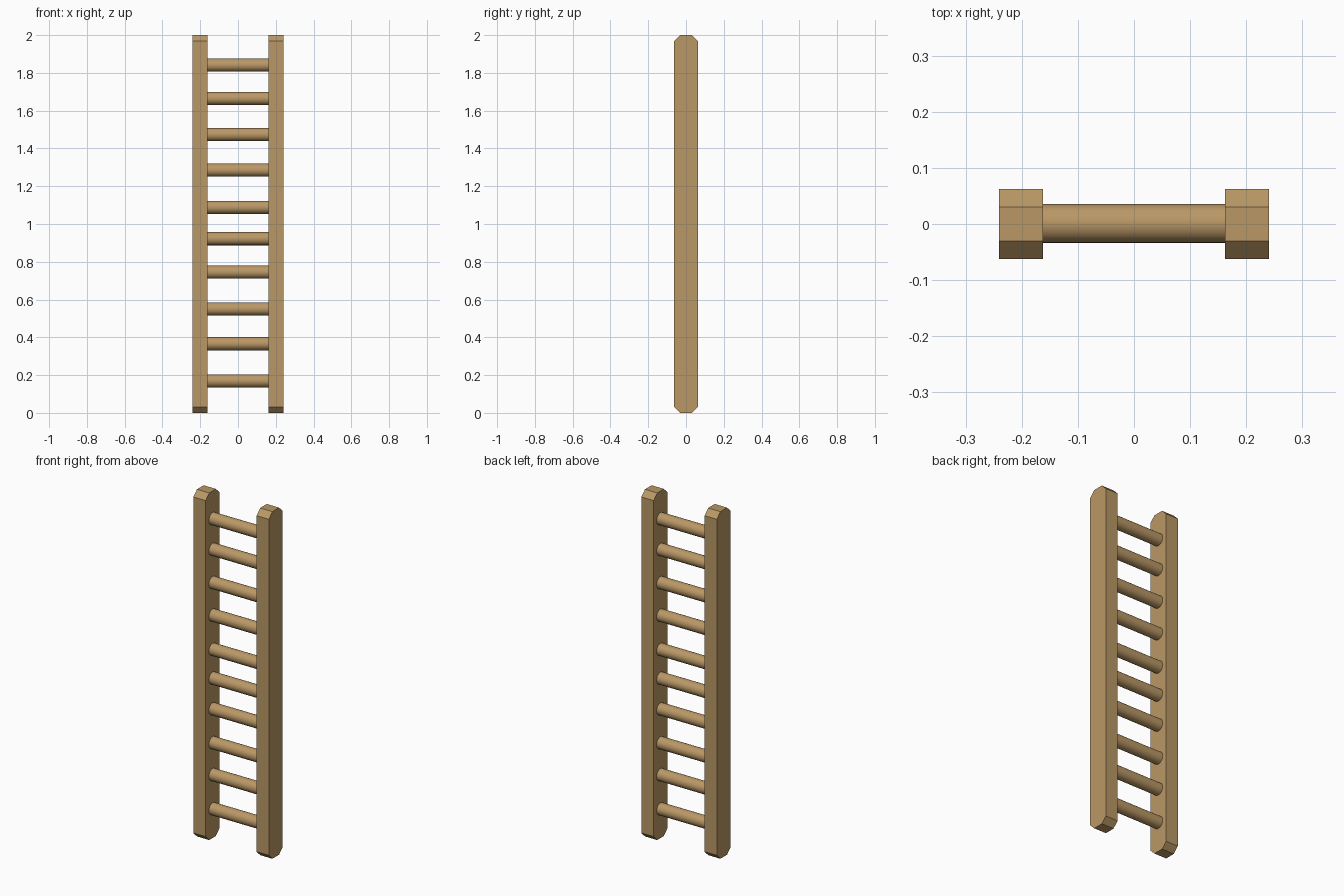
import bpy, bmesh, math

if "Cube" in bpy.data.objects:
    bpy.data.objects.remove(bpy.data.objects["Cube"])

RAIL_X, RAIL_W, RAIL_D, HEIGHT = 0.2015, 0.078, 0.125, 2.0
CHAMFER = 0.032
RUNG_R = 0.0345
RUNG_Z = [0.169, 0.366, 0.55, 0.745, 0.922, 1.088, 1.285, 1.473, 1.664, 1.841]

wood = bpy.data.materials.new("light wood")
wood.diffuse_color = (0.491, 0.314, 0.133, 1)
wood.use_nodes = True
wood.node_tree.nodes["Principled BSDF"].inputs["Base Color"].default_value = wood.diffuse_color


def add_rail(name, x):
    """Upright rail: chamfered side profile extruded across its width."""
    d, c, h = RAIL_D / 2, CHAMFER, HEIGHT
    profile = [(-d, c), (-d + c, 0), (d - c, 0), (d, c),
               (d, h - c), (d - c, h), (-d + c, h), (-d, h - c)]
    bm = bmesh.new()
    face = bm.faces.new([bm.verts.new((x - RAIL_W / 2, y, z)) for y, z in profile])
    ext = bmesh.ops.extrude_face_region(bm, geom=[face], use_keep_orig=True)
    verts = [g for g in ext["geom"] if isinstance(g, bmesh.types.BMVert)]
    bmesh.ops.translate(bm, verts=verts, vec=(RAIL_W, 0, 0))
    bmesh.ops.recalc_face_normals(bm, faces=bm.faces)
    mesh = bpy.data.meshes.new(name)
    bm.to_mesh(mesh)
    bm.free()
    mesh.materials.append(wood)
    bpy.context.collection.objects.link(bpy.data.objects.new(name, mesh))


def add_rung(name, z):
    """Round rung spanning the gap, ends set slightly into the rails."""
    bpy.ops.mesh.primitive_cylinder_add(
        vertices=32, radius=RUNG_R, depth=2 * (RAIL_X - RAIL_W / 2) + 0.006,
        location=(0, 0.001, z), rotation=(0, math.pi / 2, 0))
    ob = bpy.context.object
    ob.name = name
    ob.data.materials.append(wood)
    bpy.ops.object.shade_smooth_by_angle(angle=math.radians(40))


# Side rails
add_rail("left_rail", -RAIL_X)
add_rail("right_rail", RAIL_X)

# Rungs, unevenly spaced like a handmade ladder
for i, z in enumerate(RUNG_Z):
    add_rung(f"rung_{i + 1}", z)
